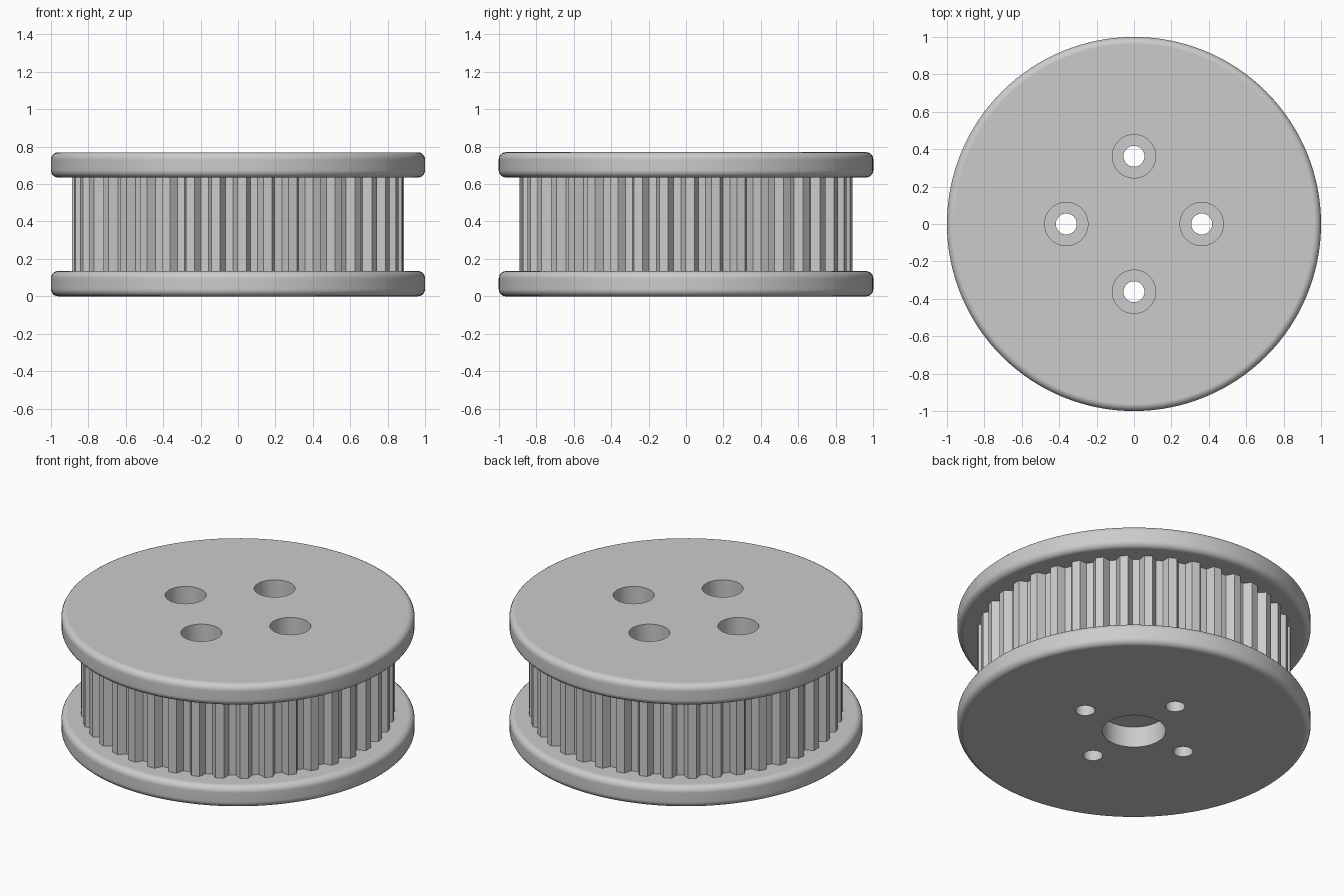
import bpy, bmesh
from math import sin, cos, pi, radians

cube = bpy.data.objects.get("Cube")
if cube:
    bpy.data.objects.remove(cube, do_unlink=True)

HEIGHT, FLANGE = 0.77, 0.135
TEETH, TIP_R, ROOT_R = 40, 0.888, 0.843
BOLT_R = 0.362

grey = bpy.data.materials.new("plain grey")
grey.use_nodes = True
colour = (0.6, 0.6, 0.6, 1)
grey.diffuse_color = colour
grey.node_tree.nodes["Principled BSDF"].inputs["Base Color"].default_value = colour


def prism(name, outline, z0, z1):
    """Extrude a closed outline between two heights."""
    bm = bmesh.new()
    base = bm.faces.new([bm.verts.new((x, y, z0)) for x, y in outline])
    top = bmesh.ops.extrude_face_region(bm, geom=[base])["geom"]
    verts = [v for v in top if isinstance(v, bmesh.types.BMVert)]
    bmesh.ops.translate(bm, vec=(0, 0, z1 - z0), verts=verts)
    bmesh.ops.recalc_face_normals(bm, faces=bm.faces)
    mesh = bpy.data.meshes.new(name)
    bm.to_mesh(mesh)
    bm.free()
    mesh.materials.append(grey)
    obj = bpy.data.objects.new(name, mesh)
    bpy.context.collection.objects.link(obj)
    return obj


def circle(r, n, cx=0, cy=0):
    return [(cx + r * cos(2 * pi * i / n), cy + r * sin(2 * pi * i / n)) for i in range(n)]


def apply(obj, mod):
    bpy.context.view_layer.objects.active = obj
    bpy.ops.object.modifier_apply(modifier=mod.name)


def combine(obj, other, operation):
    mod = obj.modifiers.new(operation, "BOOLEAN")
    mod.operation, mod.solver, mod.object = operation, "EXACT", other
    apply(obj, mod)
    bpy.data.objects.remove(other, do_unlink=True)


def flange(name, z0):
    """Disc with rounded rims."""
    obj = prism(name, circle(1, 128), z0, z0 + FLANGE)
    mod = obj.modifiers.new("rounded rim", "BEVEL")
    mod.width, mod.segments, mod.limit_method = 0.038, 5, "ANGLE"
    mod.angle_limit = radians(40)
    apply(obj, mod)
    return obj


# Toothed drum: each tooth is a trapezoid, tip narrower than its foot
pitch = 2 * pi / TEETH
outline = []
for i in range(TEETH):
    mid = -pi / 2 + 0.023 + i * pitch
    for offset, r in ((-0.35, ROOT_R), (-0.17, TIP_R), (0.17, TIP_R), (0.35, ROOT_R)):
        a = mid + offset * pitch
        outline.append((r * cos(a), r * sin(a)))
pulley = prism("toothed_pulley", outline, FLANGE - 0.03, HEIGHT - FLANGE + 0.03)

# Flanges above and below
combine(pulley, flange("bottom_flange", 0), "UNION")
combine(pulley, flange("top_flange", HEIGHT - FLANGE), "UNION")

# Blind hub recess underneath
combine(pulley, prism("hub_recess", circle(0.18, 64), -0.1, 0.13), "DIFFERENCE")

# Four bolt holes, counterbored from the top
for i in range(4):
    x, y = BOLT_R * cos(i * pi / 2), BOLT_R * sin(i * pi / 2)
    combine(pulley, prism("bolt_hole", circle(0.056, 32, x, y), -0.1, HEIGHT + 0.1), "DIFFERENCE")
    combine(pulley, prism("counterbore", circle(0.116, 48, x, y), 0.26, HEIGHT + 0.1), "DIFFERENCE")

# Smooth rims and bores, crisp teeth
bpy.ops.object.select_all(action="DESELECT")
pulley.select_set(True)
bpy.context.view_layer.objects.active = pulley
bpy.ops.object.shade_smooth_by_angle(angle=radians(25))
normals = pulley.modifiers.new("clean shading", "WEIGHTED_NORMAL")
normals.keep_sharp = True
